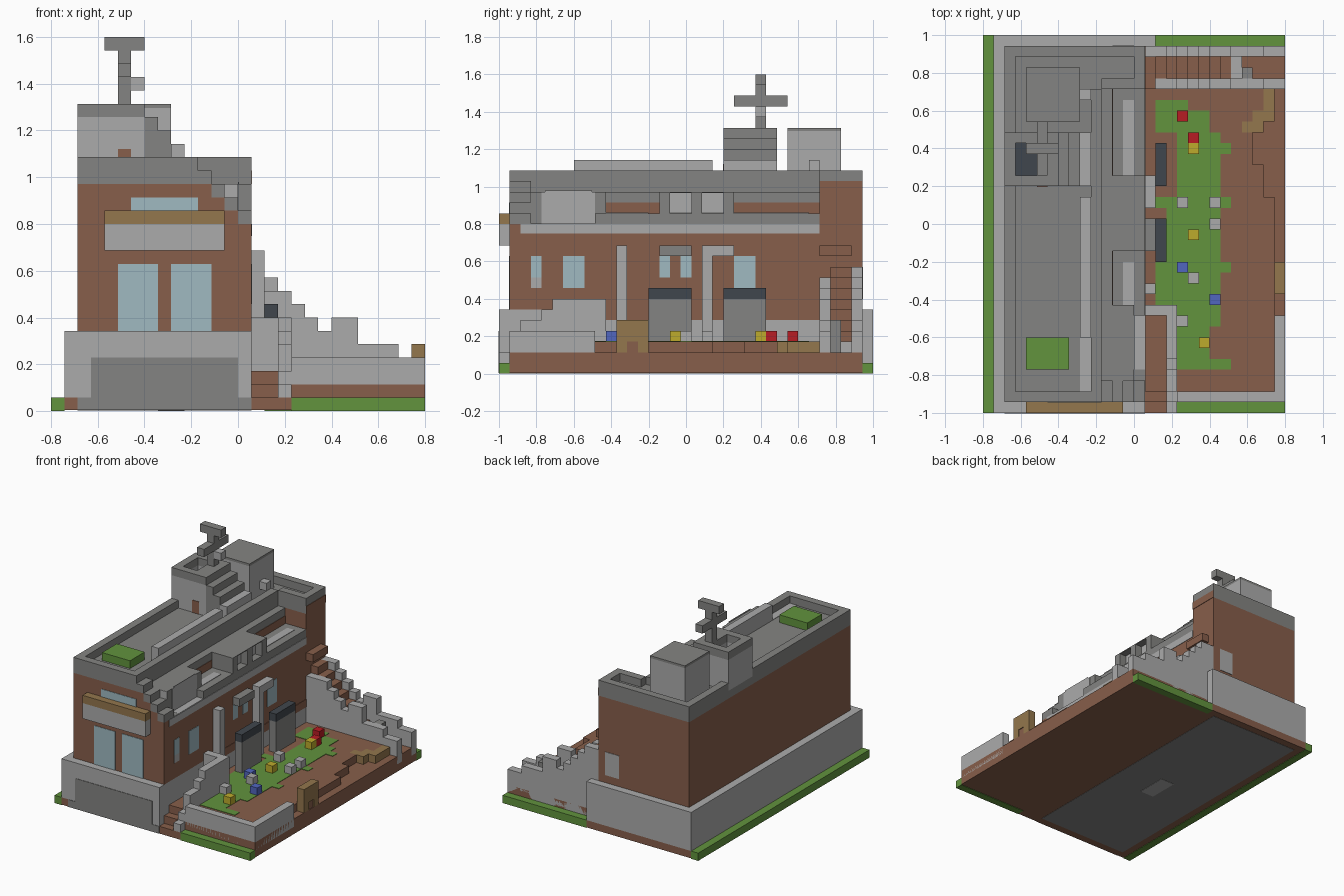
import bpy
import bmesh

UNIT = 2 / 35          # edge of one block
THIN = 0.06            # thickness of painted plates, in blocks

start = bpy.data.objects.get("Cube")
if start:
    bpy.data.objects.remove(start)


def material(name, *rgb):
    """Flat colour from display values, stored as linear."""
    colour = [(c / 255) ** 2.2 for c in rgb] + [1]
    mat = bpy.data.materials.new(name)
    mat.use_nodes = True
    mat.diffuse_color = colour
    mat.node_tree.nodes["Principled BSDF"].inputs["Base Color"].default_value = colour
    return mat


LIGHT = material("light_stone", 170, 170, 170)
DARK = material("dark_stone", 131, 131, 129)
COAL = material("charcoal", 66, 72, 78)
BROWN = material("brown_brick", 134, 95, 76)
GREEN = material("grass_green", 98, 146, 64)
GOLD = material("golden_wood", 146, 118, 78)
GLASS = material("pale_glass", 158, 184, 192)
RED = material("flower_red", 182, 34, 40)
YELLOW = material("flower_yellow", 188, 170, 48)
BLUE = material("flower_blue", 82, 102, 190)


def part(name, mat, *boxes):
    """One object made of boxes (x0, x1, y0, y1, z0, z1) in blocks."""
    bm = bmesh.new()
    for x0, x1, y0, y1, z0, z1 in boxes:
        cube = bmesh.ops.create_cube(bm, size=1)["verts"]
        for v in cube:
            v.co.x = ((x1 if v.co.x > 0 else x0) - 14) * UNIT
            v.co.y = ((y1 if v.co.y > 0 else y0) - 17.5) * UNIT
            v.co.z = (z1 if v.co.z > 0 else z0) * UNIT
    mesh = bpy.data.meshes.new(name)
    bm.to_mesh(mesh)
    bm.free()
    mesh.materials.append(mat)
    obj = bpy.data.objects.new(name, mesh)
    bpy.context.collection.objects.link(obj)


def front_plate(x0, x1, z0, z1, y=1):
    return (x0, x1, y - THIN, y, z0, z1)


def side_plate(y0, y1, z0, z1, x=15):
    return (x, x + THIN, y0, y1, z0, z1)


def top_plate(x0, x1, y0, y1, z):
    return (x0, x1, y0, y1, z, z + THIN)


# Ground
part("ground_slab", BROWN, (1, 28, 1, 34, THIN, 1), (1, 18, 0, 1, THIN, 1),
     (1, 16, 34, 35, THIN, 1), (15, 28, 1, 34, 1, 2))
part("underside_panel", DARK, (2, 15, 1, 34, THIN / 2, THIN))
part("underside_patch", LIGHT, (8, 10, 14, 18, 0, THIN / 2))
part("grass_border", GREEN, (0, 1, 0, 35, 0, 1), (18, 28, 0, 1, 0, 1), (16, 28, 34, 35, 0, 1))

# Stone plinth
part("plinth", LIGHT, (1, 15, 0, 35, 1, 6), (15, 16, 34, 35, 1, 6))
part("plinth_panel", DARK, front_plate(3, 14, 1, 4, 0), front_plate(2, 15, THIN, 1, 0))
part("plinth_brick_row", BROWN, side_plate(10, 30, 5, 6))

# Building body
part("lower_walls", BROWN, (2, 15, 1, 34, 6, 14))
part("upper_walls", BROWN, (2, 11, 1, 34, 14, 17), (11, 15, 30, 34, 14, 17))
part("roof_slab", DARK, (2, 11, 1, 34, 17, 18), (11, 15, 30, 34, 17, 18))
part("roof_parapet", DARK, (2, 3, 1, 34, 18, 19), (3, 11, 1, 2, 18, 19),
     (3, 15, 33, 34, 18, 19), (10, 11, 2, 30, 18, 19), (14, 15, 30, 33, 18, 19),
     (11, 14, 30, 31, 18, 19))
part("gable_brick", BROWN, side_plate(30, 34, 17, 18))

# Stepped corner at the front of the side roof
for i in range(4):
    top = 18 - i
    part("corner_roof_step", DARK, (11 + i, 12 + i, 1, 3, top - 1, top))
    if top > 15:
        part("corner_wall_step", BROWN, (11 + i, 12 + i, 1, 3, 14, top - 1))

# Side roof: solid bays, recessed bays and ledge
part("side_roof_bays", DARK, (11, 14, 3, 10, 14, 17), (11, 14, 15, 22, 14, 17))
part("side_roof_front_light", LIGHT, front_plate(13, 14, 16, 17, 3))
part("arch_panel", LIGHT, side_plate(4, 9, 14, 17, 14), side_plate(4.3, 8.7, 17, 17.15, 14))
part("dormer_windows", LIGHT, side_plate(16, 18, 15.1, 16.9, 14), side_plate(19, 21, 15.1, 16.9, 14))
part("dormer_frames", DARK, (14, 15, 15, 16, 15, 17), (14, 15, 18, 19, 15, 17),
     (14, 15, 21, 22, 15, 17), (14, 15, 15, 22, 16.9, 17))
for y0, y1 in ((10, 15), (22, 30)):
    part("recess_body", DARK, (11, 12, y0, y1, 14, 17), (12, 14, y0, y1, 14, 15))
    part("recess_brick", BROWN, side_plate(y0, y1, 15, 16, 12))
    part("recess_floor_strip", LIGHT, top_plate(13, 14, y0, y1 - 1, 15))
part("ledge", DARK, (14, 15, 9, 30, 14, 15), (14, 15, 1, 4, 13.9, 14.05))
part("ledge_band", LIGHT, side_plate(2, 30, 13.1, 14))
part("ledge_floor", LIGHT, top_plate(14, 15, 4, 9, 14))

# Front windows and awning
part("front_windows", GLASS, front_plate(5, 8, 6, 11), front_plate(9, 12, 6, 11),
     front_plate(6, 11, 15, 16))
part("awning_top", GOLD, (4, 13, 0, 1, 14, 15))
part("awning_board", LIGHT, (4, 13, 0, 1, 12, 14))

# Side windows, posts and hood
part("side_windows", GLASS, side_plate(3, 4, 9, 11), side_plate(6, 8, 8, 11),
     side_plate(15, 16, 9, 11), side_plate(17, 18, 9, 11), side_plate(22, 24, 8, 11))
part("window_sill_patch", LIGHT, side_plate(3, 4, 8, 9))
part("side_posts", LIGHT, (15, 16, 11, 12, 3, 12), (15, 16, 19, 20, 3, 12), (15, 16, 20, 22, 11, 12))
part("window_hood", DARK, (15, 16, 15, 18, 11, 12))
part("back_window", LIGHT, (12, 14, 34, 34 + THIN, 7, 10))

# Roof furniture
part("planter", GREEN, (4, 8, 4, 7, 18, 19))
part("ridge_strip", LIGHT, (9, 10, 7, 20, 18, 20), top_plate(9, 10, 2, 7, 18))

# Bell tower with hollow top, and the plain tower behind it
part("tower_walls", LIGHT, (2, 7, 21, 26, 18, 21), (2, 3, 21, 26, 21, 22),
     (5, 7, 21, 26, 21, 22), (3, 5, 21, 22, 21, 22), (3, 5, 25, 26, 21, 22))
part("tower_rim", DARK, (2, 3, 21, 26, 22, 23), (5, 7, 21, 26, 22, 23),
     (3, 5, 21, 22, 22, 23), (3, 5, 25, 26, 22, 23))
part("tower_floor", COAL, top_plate(3, 5, 22, 25, 21))
part("tower_door", BROWN, front_plate(5, 6, 18, 19.6, 21))
for i in range(3):
    part("tower_step", LIGHT if i == 2 else DARK, (7 + i, 8 + i, 21, 26, 18, 22 - i))
part("back_tower", LIGHT, (4, 9, 27, 32, 18, 22.7))
part("back_tower_cap", DARK, (4, 9, 27, 32, 22.7, 23))
part("tower_bracket", LIGHT, (9, 10, 29, 30, 19, 20))

# Rooftop mast
part("mast", DARK, (5, 6, 24, 25, 23, 28), (4, 5, 24, 25, 27, 28), (6, 7, 24, 25, 27, 28),
     (5, 6, 22, 24, 25, 26), (5, 6, 25, 27, 25, 26))
part("mast_block", LIGHT, (6, 7, 24, 25, 24, 25))

# Raised garden
part("garden_bed", BROWN, (15, 27, 2, 20, 2, 3), (15, 26, 20, 23, 2, 3),
     (15, 25, 23, 26, 2, 3), (15, 24, 26, 30, 2, 3))
part("garden_edge", GOLD, (26, 27, 27, 30, 2, 3), (25, 26, 26, 28, 2, 3), (24, 25, 25.9, 27, 2, 3))
part("garden_corner", BROWN, (24, 25, 27, 30, 2, 3), (25, 26, 28, 30, 2, 3))
part("lawn", GREEN, *(top_plate(x0, x1, y0, y1, 3) for x0, x1, y0, y1 in (
    (16, 19, 26, 29), (19, 21, 25, 28), (18, 21, 20, 26), (21, 22, 20, 26), (22, 23, 24, 25),
    (16, 23, 19, 20), (17, 22, 14, 19), (16, 23, 13, 14), (16, 22, 10, 13),
    (18, 21, 5, 10), (21, 22, 8, 10), (18, 23, 4, 5))))

# Flowers
for colour, spots in ((RED, ((18, 27), (19, 25))),
                      (YELLOW, ((19, 24), (19, 16), (20, 6))),
                      (BLUE, ((18, 13), (21, 10))),
                      (LIGHT, ((18, 19), (21, 19), (21, 17), (19, 12), (18, 8)))):
    part("flowers", colour, *((x, x + 1, y, y + 1, 3, 4) for x, y in spots))

# Garden monuments
for y in (14, 21):
    part("monument", DARK, (16, 17, y, y + 4, 3, 7))
    part("monument_cap", COAL, (16, 17, y, y + 4, 7, 8))

# Garden walls and gate
part("garden_wall", LIGHT, (18, 28, 1, 2, 1, 4), (27, 28, 2, 9, 1, 4))
part("gate", GOLD, (27, 28, 11, 12, 2, 5), (27, 28, 13, 14, 2, 5), (27, 28, 12, 13, 3, 5))
part("gate_opening", BROWN, (27.1, 27.9, 12, 13, 2, 3))

# Front steps with stepped side wall
part("front_steps", BROWN, (15, 17, 1, 9, 1, 2), (15, 17, 2, 9, 2, 3))
part("front_step_wall", LIGHT, (17, 18, 0, 1, 1, 2), (15, 18, 9, 10, 3, 7),
     *((17, 18, y, y + 1, 1, top) for y, top in enumerate((3, 5, 5, 6, 7, 7, 7, 7), start=1)))

# Back stairway between two stepped walls
heights = (12, 10, 9, 8, 7, 6, 7, 7, 5, 5, 5, 4, 4)
for x, top in enumerate(heights, start=15):
    near_top = min(top, 9)
    part("stair_walls", LIGHT, (x, x + 1, 30, 31, 1, near_top), (x, x + 1, 33, 34, 1, min(top, 10)))
    if x < 23:
        part("back_stair", BROWN, (x, x + 1, 31, 33, 2, max(25 - x, 3)))
part("stair_gate", LIGHT, (23, 24, 31, 33, 2, 3))
part("stair_block", DARK, (24, 25, 31, 32, 2, 5))
part("stair_lintel", BROWN, (15, 16, 30, 33, 11, 12))
